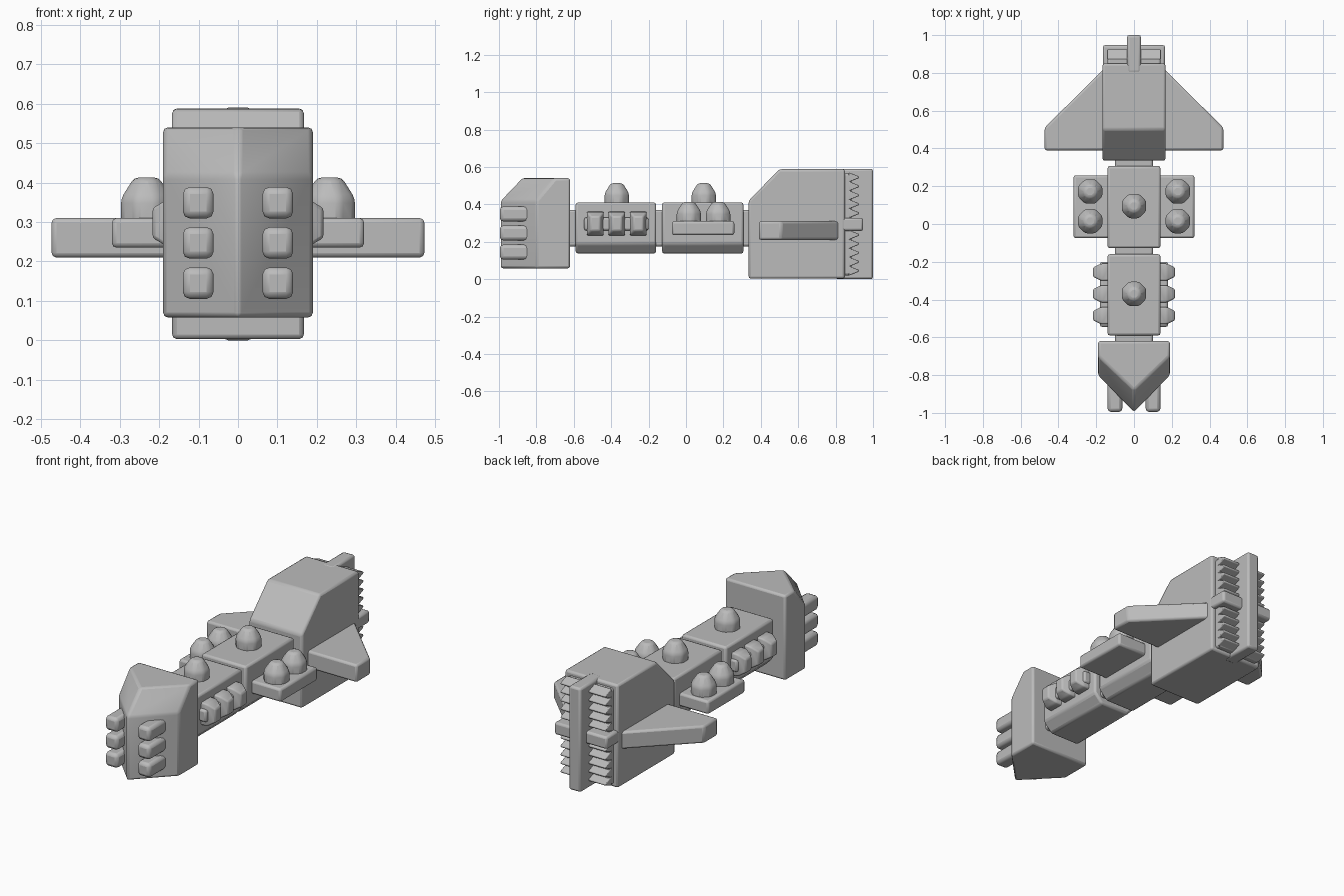
import bpy, bmesh, math
from itertools import product

if "Cube" in bpy.data.objects:
    bpy.data.objects.remove(bpy.data.objects["Cube"], do_unlink=True)

grey = bpy.data.materials.new("plain grey")
grey.use_nodes = True
COLOUR = (0.5, 0.5, 0.5, 1)
grey.diffuse_color = COLOUR
grey.node_tree.nodes["Principled BSDF"].inputs["Base Color"].default_value = COLOUR


def solid(name, points, bevel=0.012, mirror=False):
    """Closed convex part spanning the given corners, with rounded edges."""
    bm = bmesh.new()
    for p in points:
        bm.verts.new(p)
    bmesh.ops.convex_hull(bm, input=bm.verts[:])
    bmesh.ops.dissolve_limit(bm, angle_limit=0.01, verts=bm.verts[:], edges=bm.edges[:])
    bmesh.ops.recalc_face_normals(bm, faces=bm.faces[:])
    mesh = bpy.data.meshes.new(name)
    bm.to_mesh(mesh)
    bm.free()
    ob = bpy.data.objects.new(name, mesh)
    bpy.context.collection.objects.link(ob)
    mesh.materials.append(grey)
    if bevel:
        mod = ob.modifiers.new("soft edges", 'BEVEL')
        mod.width, mod.segments, mod.limit_method = bevel, 2, 'ANGLE'
        mod.angle_limit = math.radians(25)
    if mirror:
        mod = ob.modifiers.new("other side", 'MIRROR')
        mod.use_mirror_merge = False
    bpy.ops.object.select_all(action='DESELECT')
    ob.select_set(True)
    bpy.context.view_layer.objects.active = ob
    bpy.ops.object.shade_smooth_by_angle(angle=math.radians(35))
    return ob


def box(name, xs, ys, zs, **kw):
    return solid(name, product(xs, ys, zs), **kw)


def along_x(profile, x0, x1):
    return [(x, y, z) for y, z in profile for x in (x0, x1)]


def along_z(outline, z0, z1):
    return [(x, y, z) for x, y in outline for z in (z0, z1)]


def dome(name, x, y, z, mirror=False):
    """Octagonal turret with a tapered cap."""
    pts = []
    for r, h in ((0.07, -0.02), (0.07, 0.05), (0.034, 0.103)):
        for i in range(8):
            a = math.pi / 8 + i * math.pi / 4
            pts.append((x + r * math.cos(a), y + r * math.sin(a), z + h))
    solid(name, pts, mirror=mirror)


# Wedge-shaped head, with a sloped brow
def wedge(side, tip):
    return [(-0.19, -0.62), (0.19, -0.62), (-0.19, side), (0.19, side), (0, tip)]

solid("head", along_z(wedge(-0.80, -0.995), 0.058, 0.42)
      + [(x, y, 0.54) for x, y in wedge(-0.70, -0.88)])
for i in range(3):
    z = 0.145 + 0.102 * i
    box(f"head_prong_{i + 1}", (0.062, 0.14), (-0.995, -0.75), (z - 0.04, z + 0.04),
        bevel=0.018, mirror=True)

# Body segments with chamfered undersides, and the collars between them
for name, y0, y1 in (("front_body", -0.59, -0.16), ("rear_body", -0.128, 0.307)):
    section = [(s * x, z) for s in (-1, 1)
               for x, z in ((0.14, 0.41), (0.14, 0.19), (0.09, 0.137))]
    solid(name, [(x, y, z) for x, z in section for y in (y0, y1)])
for name, y0, y1 in (("neck_collar", -0.65, -0.55), ("middle_collar", -0.2, -0.09),
                     ("tail_collar", 0.27, 0.38)):
    box(name, (-0.1, 0.1), (y0, y1), (0.175, 0.37))

# Turrets on the spine
dome("front_turret", 0, -0.37, 0.41)
dome("rear_turret", 0, 0.095, 0.41)

# Side ribs of the front body
box("side_rail", (0.12, 0.18), (-0.545, -0.2), (0.26, 0.33), mirror=True)
for i in range(3):
    y = -0.485 + 0.115 * i
    rib = [(0.12, y + s * 0.045, z) for s in (-1, 1) for z in (0.232, 0.362)]
    rib += [(0.175, y + s * 0.045, z) for s in (-1, 1) for z in (0.235, 0.36)]
    rib += [(0.217, y + s * 0.025, z) for s in (-1, 1) for z in (0.26, 0.335)]
    solid(f"side_rib_{i + 1}", rib, bevel=0.008, mirror=True)

# Side platforms with turrets
box("side_platform", (0.12, 0.32), (-0.075, 0.258), (0.235, 0.31), mirror=True)
dome("side_turret_front", 0.232, 0.015, 0.31, mirror=True)
dome("side_turret_rear", 0.232, 0.172, 0.31, mirror=True)

# Tail block and wings
solid("tail", along_x([(0.335, 0.003), (0.335, 0.42), (0.5, 0.588),
                       (0.85, 0.588), (0.85, 0.003)], -0.167, 0.167))
solid("wing", along_z([(0.12, 0.39), (0.473, 0.39), (0.473, 0.51), (0.12, 0.86)],
                      0.21, 0.31), mirror=True)

# Rear fin, cross bar and saw teeth
box("rear_fin", (-0.037, 0.037), (0.8, 1.0), (0.0, 0.59))
box("rear_bar", (-0.165, 0.165), (0.8, 0.947), (0.258, 0.328))
box("tooth_backing", (0.0, 0.14), (0.8, 0.885), (0.02, 0.565), mirror=True)
for i in range(10):
    z = 0.045 + 0.048 * i + (0.068 if i > 4 else 0)
    solid(f"saw_tooth_{i + 1}",
          along_x([(0.87, z - 0.026), (0.87, z + 0.026), (0.924, z - 0.005),
                   (0.924, z + 0.005)], 0.02, 0.142), bevel=0.004, mirror=True)
